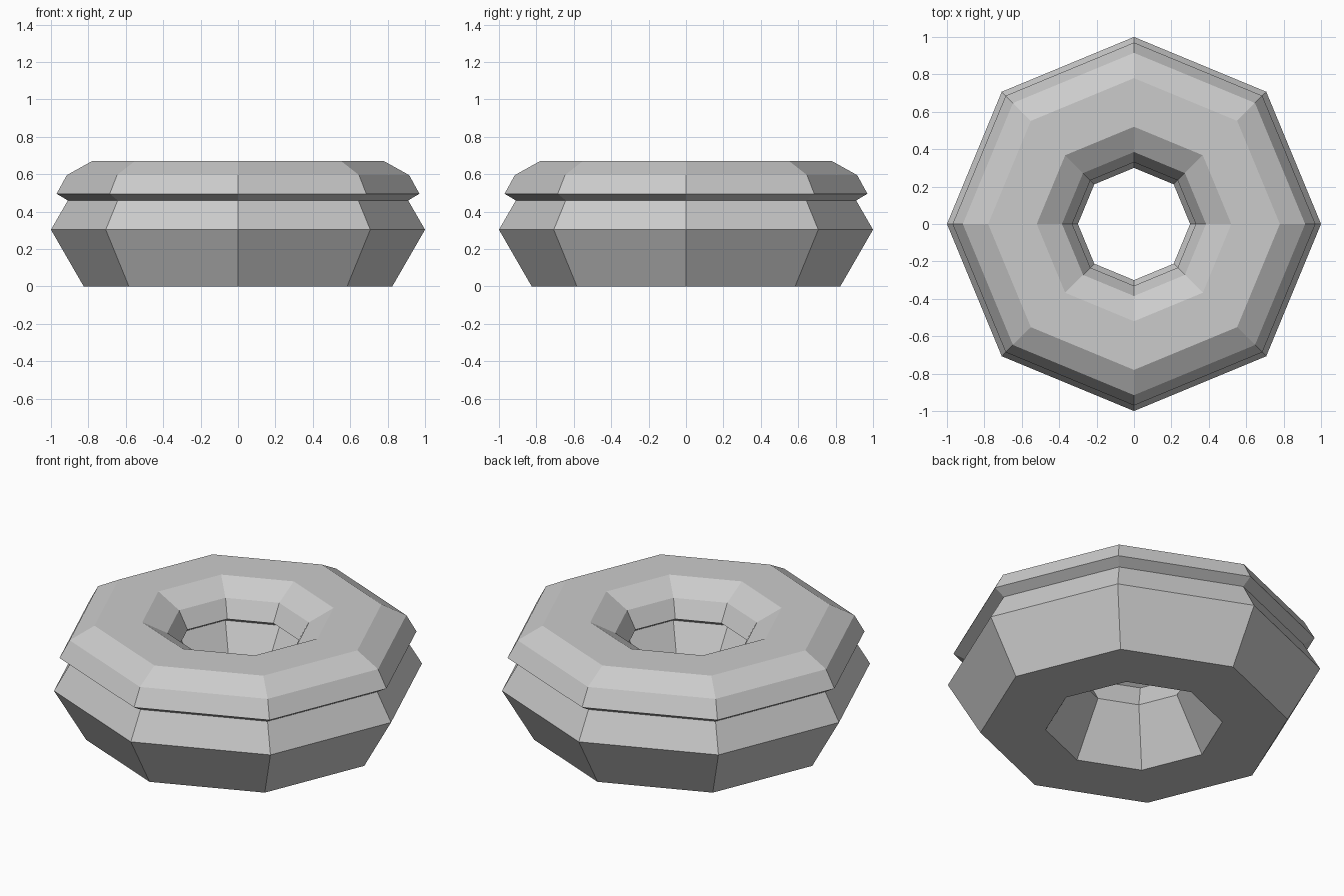
import bpy
import bmesh
from math import cos, sin, tau, pi

if "Cube" in bpy.data.objects:
    bpy.data.objects.remove(bpy.data.objects["Cube"])

SIDES = 8          # segments around the ring
RING_R = 0.65      # centre radius of the ring
TUBE_R = 0.35      # radius of the six-sided dough tube
MID_Z = TUBE_R * sin(pi / 3)


def revolve(name, profile):
    """Sweep a closed (radius, z) profile around the z axis, flat shaded."""
    bm = bmesh.new()
    rings = []
    for i in range(SIDES):
        a = tau * i / SIDES
        rings.append([bm.verts.new((r * cos(a), r * sin(a), z)) for r, z in profile])
    n = len(profile)
    for i in range(SIDES):
        cur, nxt = rings[i], rings[(i + 1) % SIDES]
        for j in range(n):
            k = (j + 1) % n
            bm.faces.new((cur[j], nxt[j], nxt[k], cur[k]))
    bmesh.ops.recalc_face_normals(bm, faces=bm.faces)
    mesh = bpy.data.meshes.new(name)
    bm.to_mesh(mesh)
    bm.free()
    obj = bpy.data.objects.new(name, mesh)
    bpy.context.collection.objects.link(obj)
    return obj


# Dough: hexagonal tube resting on its flat side
revolve("dough", [(RING_R + TUBE_R * cos(tau * j / 6), MID_Z + TUBE_R * sin(tau * j / 6))
                  for j in range(6)])

# Icing: bevelled cap with an overhanging lip, mirrored about the tube centre
half = [(0.25, 0.454), (0.32, 0.495), (0.265, 0.595), (0.13, 0.67)]
outer = [(RING_R + d, z) for d, z in half]
inner = [(RING_R - d, z) for d, z in reversed(half)]
revolve("icing", outer + inner)
